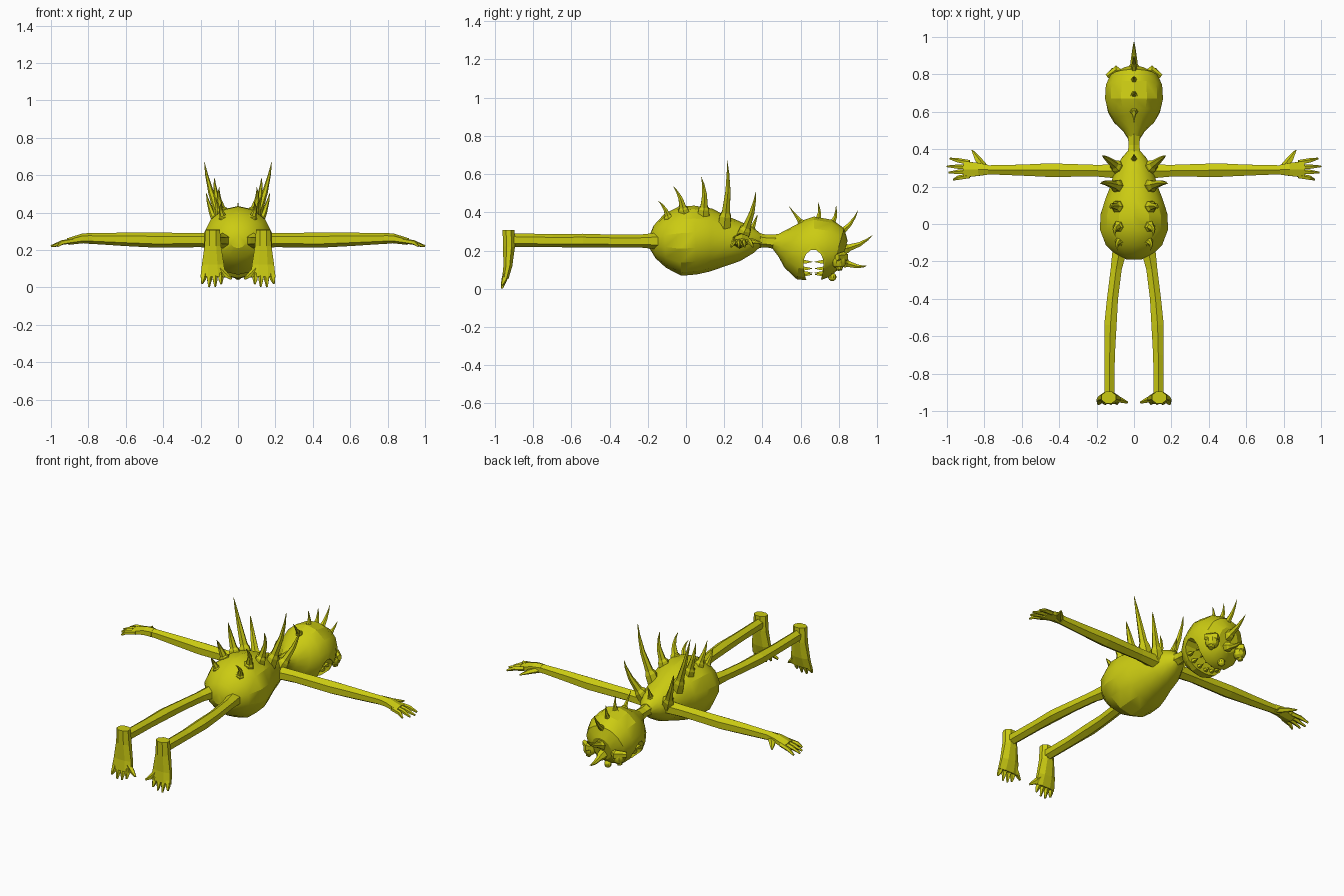
import bpy, bmesh, math
from mathutils import Vector

if "Cube" in bpy.data.objects:
    bpy.data.objects.remove(bpy.data.objects["Cube"], do_unlink=True)

COLOUR = (0.6, 0.6, 0.006, 1)
skin = bpy.data.materials.new("yellow_green_skin")
skin.use_nodes = True
skin.diffuse_color = COLOUR
bsdf = skin.node_tree.nodes["Principled BSDF"]
bsdf.inputs["Base Color"].default_value = COLOUR
bsdf.inputs["Roughness"].default_value = 0.8

X, Y, Z = Vector((1, 0, 0)), Vector((0, 1, 0)), Vector((0, 0, 1))


def finish(name, bm, mirror=False, smooth=False):
    bmesh.ops.recalc_face_normals(bm, faces=bm.faces)
    mesh = bpy.data.meshes.new(name)
    bm.to_mesh(mesh)
    bm.free()
    mesh.materials.append(skin)
    obj = bpy.data.objects.new(name, mesh)
    bpy.context.collection.objects.link(obj)
    if mirror:
        obj.modifiers.new("Mirror", "MIRROR").use_mirror_merge = False
    if smooth:
        bpy.ops.object.select_all(action="DESELECT")
        obj.select_set(True)
        bpy.context.view_layer.objects.active = obj
        bpy.ops.object.shade_smooth_by_angle(angle=math.radians(25))
    return obj


def loft(bm, sections, up, sides):
    """Skin rings along a path; each section is (centre, width, height)."""
    pts = [Vector(s[0]) for s in sections]
    rings = []
    for i, (_, w, h) in enumerate(sections):
        t = (pts[min(i + 1, len(pts) - 1)] - pts[max(i - 1, 0)]).normalized()
        side = t.cross(up).normalized()
        top = side.cross(t)
        ring = []
        for k in range(sides):
            a = 2 * math.pi * (k + 0.5) / sides
            ring.append(bm.verts.new(pts[i] + side * w * math.cos(a) + top * h * math.sin(a)))
        rings.append(ring)
    for r, q in zip(rings, rings[1:]):
        for k in range(sides):
            n = (k + 1) % sides
            bm.faces.new((r[k], r[n], q[n], q[k]))
    bm.faces.new(rings[0])
    bm.faces.new(rings[-1])


def part(name, sections, up=Z, sides=6, mirror=False, smooth=False):
    bm = bmesh.new()
    loft(bm, sections, up, sides)
    return finish(name, bm, mirror, smooth)


def spike(bm, base, tip, r, bend=(0, 0, 0)):
    """Curved horn rising out of a thick collar."""
    base, tip, bend = Vector(base), Vector(tip), Vector(bend)
    rings = []
    for t, k in ((-.12, 1.4), (.1, 1.2), (.16, .85), (.5, .55), (.8, .27), (1, .04)):
        p = base.lerp(tip, t) + bend * 4 * max(t, 0) * (1 - t)
        rings.append((p, r * k, r * k))
    loft(bm, rings, X, 6)


def along_y(rows):
    return [((0, y, z), w, h) for y, z, w, h in rows]


# Torso and neck
part("torso", along_y([
    (-.19, .245, .04, .035), (-.165, .245, .1, .085), (-.11, .25, .155, .14),
    (-.03, .25, .186, .182), (.05, .255, .184, .18), (.13, .255, .158, .165),
    (.2, .25, .13, .135), (.28, .25, .108, .105), (.35, .255, .07, .068),
    (.39, .255, .035, .035)]), sides=14, smooth=True)
part("neck", along_y([(.34, .255, .045, .045), (.42, .25, .033, .033), (.5, .245, .04, .042)]))

# Head with a mouth cut from side to side
head = part("head", along_y([
    (.46, .245, .035, .035), (.5, .235, .06, .07), (.55, .225, .11, .12),
    (.6, .205, .142, .157), (.67, .21, .159, .168), (.74, .205, .154, .158),
    (.79, .19, .128, .132), (.825, .18, .065, .075)]), sides=14, smooth=True)
cutter = part("mouth_cutter", [((x, .667, .125), .055, .08) for x in (-.3, .3)], sides=12)
cutter.hide_render = True
for v in cutter.data.vertices:
    if v.co.z < .1:
        v.co.z -= .02
cut = head.modifiers.new("Mouth", "BOOLEAN")
cut.operation, cut.object, cut.solver = "DIFFERENCE", cutter, "EXACT"
graph = bpy.context.evaluated_depsgraph_get()
carved = bpy.data.meshes.new_from_object(head.evaluated_get(graph))
head.modifiers.clear()
head.data = carved
bpy.data.objects.remove(cutter, do_unlink=True)

# Teeth around both lips
bm = bmesh.new()
for i in range(-3, 4):
    a = i * .36
    x, z = .125 * math.sin(a), .2 - .125 * math.cos(a)
    for lip, step in ((.612, .05), (.722, -.05)):
        loft(bm, [((x, lip - step * .2, z), .016, .016),
                  ((x, lip + step * .4, z), .011, .011),
                  ((x, lip + step, z), .001, .001)], Z, 4)
finish("teeth", bm)

# Bulging eyes, lids, pupils and nose
for name, centre, r, mirror in (("eye", (.098, .8, .145), .04, True),
                                ("nose", (0, .765, .062), .022, False)):
    bm = bmesh.new()
    bmesh.ops.create_uvsphere(bm, u_segments=10, v_segments=7, radius=r)
    bmesh.ops.translate(bm, verts=bm.verts, vec=centre)
    finish(name, bm, mirror, True)
part("eyelid", [((.055, .795, .165), .02, .02), ((.095, .825, .165), .026, .03),
                ((.145, .79, .165), .014, .018)], mirror=True)
part("pupil", [((.105, .802, .112), .02, .02), ((.109, .803, .098), .014, .014)],
     up=Y, sides=8, mirror=True)

# Crest of horns over the skull
bm = bmesh.new()
for y, z, ty, tz, r in ((.6, .35, .54, .43, .016), (.69, .365, .69, .455, .018),
                        (.76, .34, .785, .435, .019), (.8, .29, .9, .41, .021),
                        (.825, .21, .975, .28, .024), (.825, .14, .945, .12, .022)):
    spike(bm, (0, y, z), (0, ty, tz), r, (0, .008, -.012))
finish("head_spikes", bm)

# Paired back spikes growing towards the shoulders
bm = bmesh.new()
for x, y, z, tx, ty, tz, r in ((.075, -.095, .37, .085, -.145, .46, .02),
                               (.08, -.015, .405, .1, -.065, .535, .024),
                               (.085, .09, .4, .125, .08, .585, .026),
                               (.085, .2, .35, .18, .215, .67, .028),
                               (.085, .3, .29, .17, .365, .505, .028)):
    spike(bm, (x, y, z), (tx, ty, tz), r, (.012, .012, 0))
finish("back_spikes", bm, True)
bm = bmesh.new()
spike(bm, (0, .345, .31), (0, .375, .39), .016)
finish("nape_spike", bm)

# Arms
part("arm", [((.06, .28, .25), .045, .042), ((.2, .285, .253), .036, .038),
             ((.45, .288, .253), .042, .04), ((.6, .288, .257), .034, .036),
             ((.8, .29, .262), .027, .028)], mirror=True)

# Hands: palm, four fingers and a thumb
bm = bmesh.new()
loft(bm, [((.78, .29, .262), .03, .03), ((.83, .292, .262), .04, .026),
          ((.91, .292, .245), .05, .018)], Z, 6)
for y, ty, tx in ((.256, .237, .965), (.28, .275, .99), (.303, .308, 1.0), (.328, .35, .985)):
    loft(bm, [((.88, y, .25), .014, .014), ((.94, (y + ty) / 2, .24), .013, .013),
              ((tx, ty, .22), .005, .006)], Z, 5)
loft(bm, [((.8, .3, .255), .022, .018), ((.835, .345, .25), .019, .014),
          ((.866, .395, .24), .004, .004)], Z, 5)
finish("hand", bm, True)

# Legs
part("leg", [((.075, -.13, .25), .045, .045), ((.095, -.24, .25), .034, .034),
             ((.115, -.4, .25), .034, .034), ((.126, -.54, .252), .038, .036),
             ((.13, -.7, .252), .032, .034), ((.132, -.93, .255), .03, .036)], mirror=True)

# Feet hanging down: ankle block, sole and toes
bm = bmesh.new()
loft(bm, [((.135, -.928, .308), .042, .034), ((.135, -.926, .22), .048, .034),
          ((.134, -.932, .12), .064, .025), ((.134, -.945, .055), .072, .018)], Y, 8)
for x, tx, tz in ((.095, .09, .018), (.125, .122, .004), (.152, .155, .002), (.18, .192, .02)):
    loft(bm, [((x, -.943, .075), .016, .016), (((x + tx) / 2, -.952, .045), .015, .015),
              ((tx, -.963, tz), .005, .006)], Y, 5)
loft(bm, [((.1, -.935, .1), .02, .018), ((.07, -.942, .07), .017, .015),
          ((.035, -.955, .045), .006, .006)], Y, 5)
finish("foot", bm, True)
